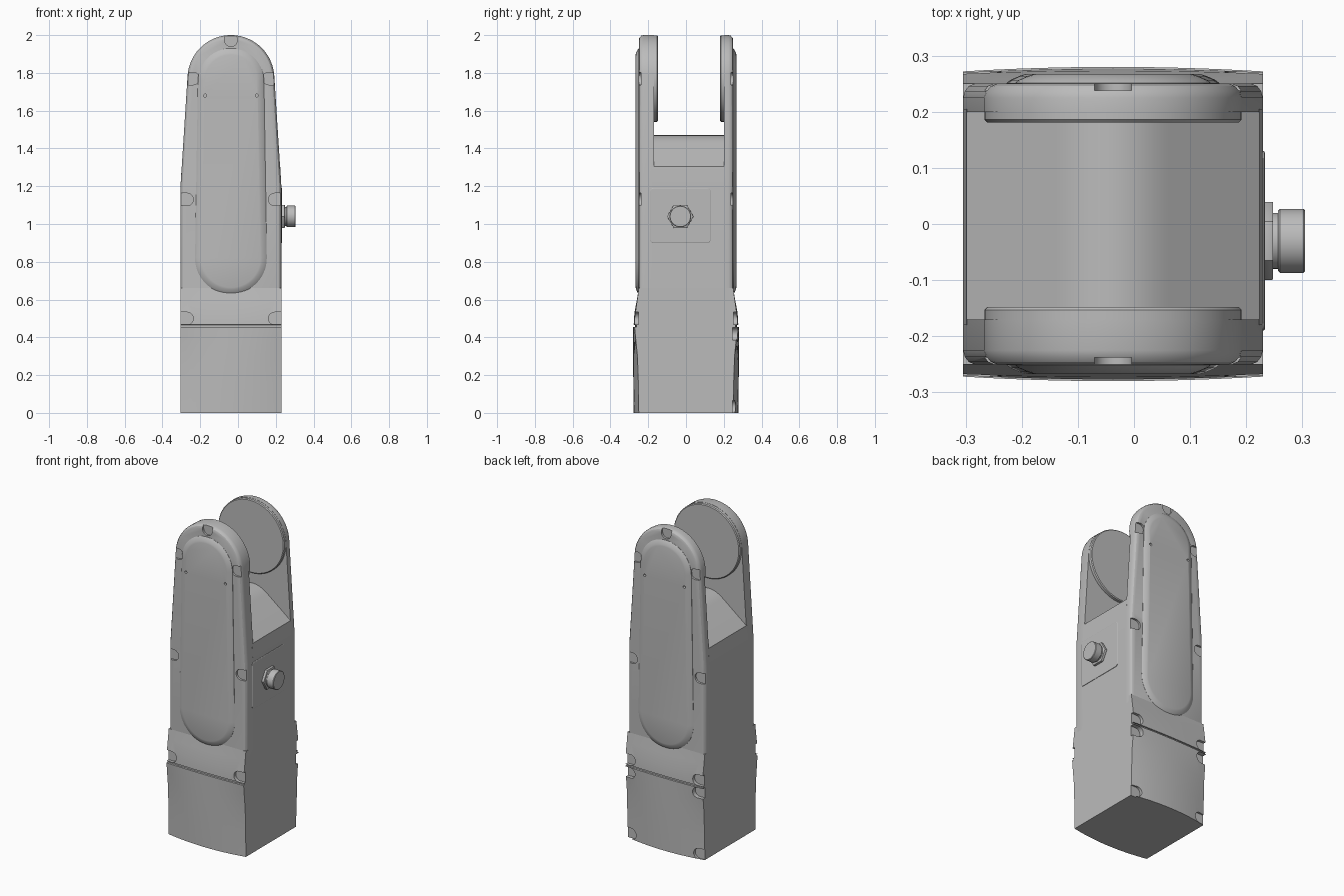
import bpy, bmesh, math
from mathutils import Vector

if "Cube" in bpy.data.objects:
    bpy.data.objects.remove(bpy.data.objects["Cube"], do_unlink=True)

CX = -0.0375      # centre of the housing in x
HW = 0.267        # housing half width
PIVOT_Z = 1.77    # joint axis height

grey = bpy.data.materials.new("light_grey")
grey.use_nodes = True
COLOUR = (0.5, 0.5, 0.5, 1)
grey.diffuse_color = COLOUR
grey.node_tree.nodes["Principled BSDF"].inputs["Base Color"].default_value = COLOUR


def activate(ob):
    bpy.ops.object.select_all(action='DESELECT')
    ob.select_set(True)
    bpy.context.view_layer.objects.active = ob


def add_loft(bm, rings):
    """Skin a stack of equal rings and cap both ends."""
    rows = [[bm.verts.new(p) for p in ring] for ring in rings]
    n = len(rows[0])
    for a, b in zip(rows, rows[1:]):
        for i in range(n):
            j = (i + 1) % n
            bm.faces.new((a[i], a[j], b[j], b[i]))
    bm.faces.new(rows[0])
    bm.faces.new(rows[-1])


def make(name, lofts, bevel=0.0, cutter=None):
    bm = bmesh.new()
    for rings in lofts:
        add_loft(bm, rings)
    bmesh.ops.recalc_face_normals(bm, faces=bm.faces)
    mesh = bpy.data.meshes.new(name)
    bm.to_mesh(mesh)
    bm.free()
    ob = bpy.data.objects.new(name, mesh)
    bpy.context.collection.objects.link(ob)
    mesh.materials.append(grey)
    activate(ob)
    if bevel:
        mod = ob.modifiers.new("soft_edges", 'BEVEL')
        mod.width = bevel
        mod.segments = 2
        mod.limit_method = 'ANGLE'
        mod.angle_limit = math.radians(40)
        bpy.ops.object.modifier_apply(modifier=mod.name)
    if cutter:
        mod = ob.modifiers.new("cut", 'BOOLEAN')
        mod.operation = 'DIFFERENCE'
        mod.solver = 'EXACT'
        mod.object = cutter
        bpy.ops.object.modifier_apply(modifier=mod.name)
        bpy.data.objects.remove(cutter, do_unlink=True)
    activate(ob)
    bpy.ops.object.shade_smooth_by_angle(angle=math.radians(30))
    return ob


def make_cutter(lofts):
    ob = make("cutter", lofts)
    ob.hide_render = True
    return ob


def arc(r, cx, cz, start, end, n):
    return [(cx + r * math.cos(math.radians(start + (end - start) * i / n)),
             cz + r * math.sin(math.radians(start + (end - start) * i / n)))
            for i in range(n + 1)]


def xz(points, y):
    return [Vector((CX + x, y, z)) for x, z in points]


def arm_outline(off):
    w = HW - off
    return [(w, 0.62), (w, 1.2)] + arc(0.23 - off, 0, PIVOT_Z, 4, 176, 40) + [(-w, 1.2), (-w, 0.62)]


def panel_outline(off):
    return arc(0.175 - off, 0, 1.755, 0, 180, 32) + arc(0.19 - off, 0, 0.82, 180, 360, 32)


def notch(x, z, direction, y0, y1):
    """D-shaped screw pocket, open towards the given direction in degrees."""
    r, reach = 0.033, 0.07
    d = math.radians(direction)
    pts = arc(r, x, z, direction + 90, direction + 270, 16)
    ends = [pts[-1], pts[0]]
    pts += [(px + reach * math.cos(d), pz + reach * math.sin(d)) for px, pz in ends]
    return [xz(pts, y0), xz(pts, y1)]


def section(z, edge, centre):
    """Horizontal slice with bowed front and back."""
    n = 16
    front = []
    for i in range(n + 1):
        t = -1 + 2 * i / n
        front.append((t * HW, -(edge + (centre - edge) * (1 - t * t))))
    ring = front + [(-x, -y) for x, y in front]
    return [Vector((CX + x, y, z)) for x, y in ring]


# Lower housing: bowed base cover, seam groove and flared collar
lower = [section(*s) for s in (
    (0, 0.25, 0.277), (0.15, 0.252, 0.279), (0.3, 0.257, 0.28), (0.4, 0.267, 0.28),
    (0.455, 0.272, 0.28), (0.456, 0.262, 0.27), (0.466, 0.262, 0.27),
    (0.467, 0.27, 0.277), (0.53, 0.268, 0.273), (0.6, 0.258, 0.26), (0.66, 0.25, 0.25))]
cuts = []
for side, direction in ((1, 0), (-1, 180)):
    cuts += [notch(side * 0.232, 0.5, direction, s * 0.252, s * 0.32) for s in (-1, 1)]
    cuts += [notch(side * 0.232, z, direction, 0.245, 0.32) for z in (0.42, 0.033)]
make("lower_housing", [lower], cutter=make_cutter(cuts))

# Core between the arms, with a humped saddle on top
saddle = [(x, 1.47 - 3.9 * x * x) for x in (0.1 - 0.2 * i / 16 for i in range(17))]
core = [(HW, 0.6), (HW, 1.2), (0.261, 1.305)] + saddle + [(-0.261, 1.305), (-HW, 1.2), (-HW, 0.6)]
make("core_housing", [[xz(core, -0.18), xz(core, 0.205)]])

# Two arms, each with a raised cover panel and an inner joint disc
for label, s, inner, disc_face in (("front", -1, 0.17, 0.148), ("back", 1, 0.2, 0.181)):
    rings = [xz(arm_outline(off), s * y) for y, off in
             ((inner, 0), (0.225, 0), (0.237, 0.003), (0.246, 0.01), (0.25, 0.02))]
    cuts = [notch(0, 1.972, 90, s * 0.238, s * 0.3)]
    for side, direction in ((1, 0), (-1, 180)):
        cuts += [notch(side * x, z, direction, s * 0.238, s * 0.3)
                 for x, z in ((0.2, PIVOT_Z), (0.232, 1.13))]
    make(label + "_arm", [rings], cutter=make_cutter(cuts))

    rings = [xz(panel_outline(off), s * y) for y, off in
             ((0.245, 0), (0.251, 0), (0.257, 0.008), (0.264, 0.024), (0.267, 0.034))]
    holes = []
    for x in (-0.137, 0.137):
        dot = arc(0.008, x, 1.68, 0, 337.5, 15)
        holes.append([xz(dot, s * 0.252), xz(dot, s * 0.29)])
    make(label + "_cover_panel", [rings], cutter=make_cutter(holes))

    rings = [xz(arc(r, 0, PIVOT_Z, 0, 354.375, 63), s * y) for y, r in
             ((inner + 0.01, 0.229), (disc_face + 0.005, 0.229), (disc_face, 0.224))]
    make(label + "_joint_disc", [rings])

# Connector on the left side
SIDE_X = CX + HW
PORT_Y, PORT_Z = -0.03, 1.04


def side_ring(x, r, n):
    return [Vector((x, PORT_Y + r * math.cos(math.tau * i / n), PORT_Z + r * math.sin(math.tau * i / n)))
            for i in range(n)]


def rounded_rect(x, half_y, half_z, r):
    pts = []
    for sy, sz, start in ((1, 1, 0), (-1, 1, 90), (-1, -1, 180), (1, -1, 270)):
        pts += arc(r, sy * (half_y - r), sz * (half_z - r), start, start + 90, 5)
    return [Vector((x, PORT_Y + y, PORT_Z + 0.005 + z)) for y, z in pts]


make("connector_plate", [[rounded_rect(SIDE_X - 0.01, 0.16, 0.146, 0.018),
                          rounded_rect(SIDE_X + 0.002, 0.16, 0.146, 0.018),
                          rounded_rect(SIDE_X + 0.004, 0.157, 0.143, 0.015)]])
make("connector_nut", [[side_ring(SIDE_X, 0.07, 6), side_ring(0.248, 0.07, 6)]], bevel=0.002)
make("connector_neck", [[side_ring(0.24, 0.05, 32), side_ring(0.262, 0.05, 32)]])
make("connector_barrel", [[side_ring(x, r, 32) for x, r in
                           ((0.257, 0.054), (0.26, 0.057), (0.302, 0.057), (0.305, 0.054))]])
